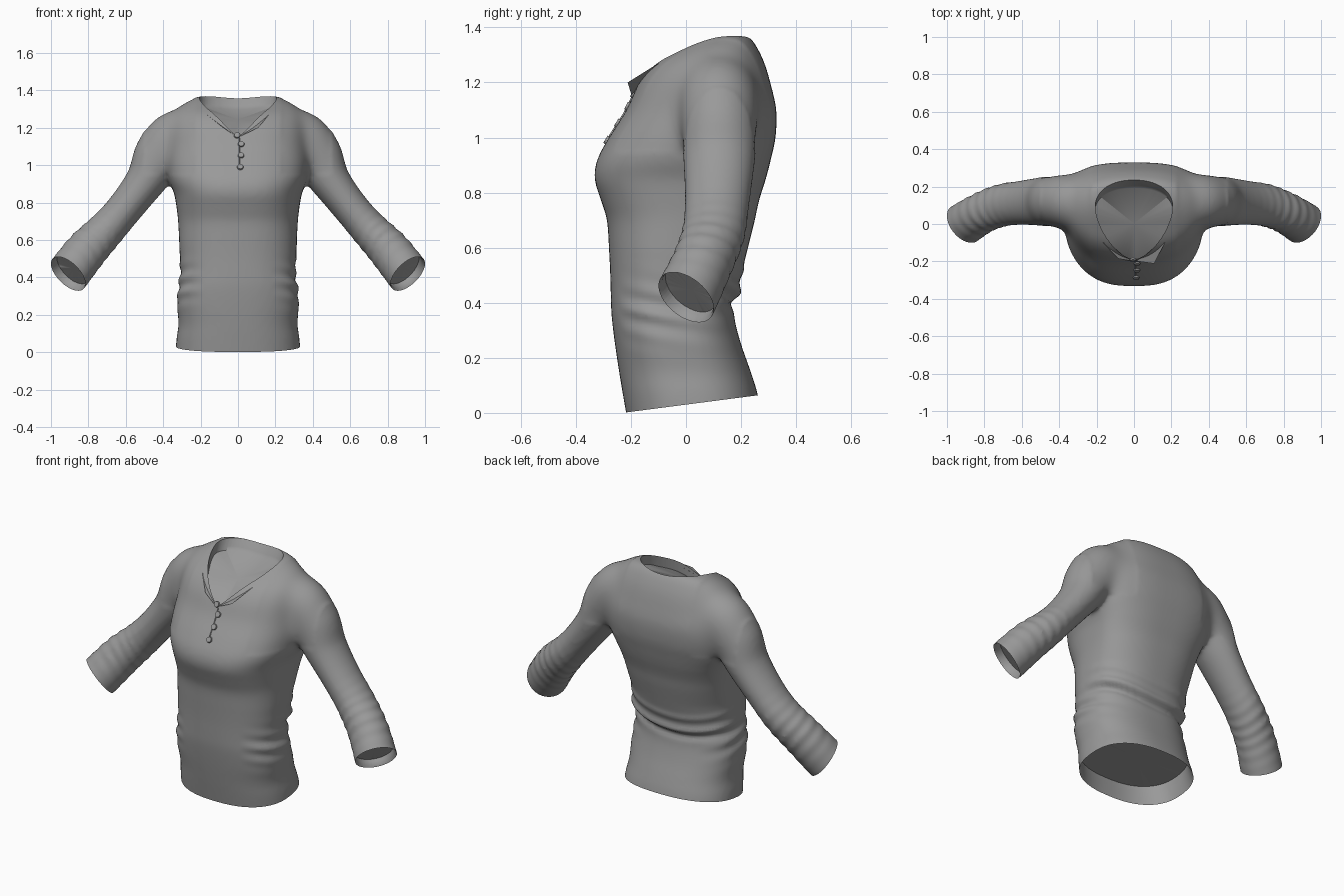
import bpy, bmesh
from math import sin, cos, pi, exp
from mathutils import Vector
from mathutils.bvhtree import BVHTree

cube = bpy.data.objects.get("Cube")
if cube:
    bpy.data.objects.remove(cube)

cloth = bpy.data.materials.new("grey cloth")
cloth.use_nodes = True
GREY = (0.32, 0.32, 0.32, 1)
cloth.diffuse_color = GREY
cloth.node_tree.nodes["Principled BSDF"].inputs["Base Color"].default_value = GREY


def finish(bm, name):
    mesh = bpy.data.meshes.new(name)
    bm.to_mesh(mesh)
    bm.free()
    mesh.materials.append(cloth)
    ob = bpy.data.objects.new(name, mesh)
    bpy.context.collection.objects.link(ob)
    bpy.ops.object.select_all(action='DESELECT')
    ob.select_set(True)
    bpy.context.view_layer.objects.active = ob
    return ob


def clamp(t):
    return min(max(t, 0), 1)


def spline(rows, steps):
    """Smooth curve through rows of numbers."""
    rows = [Vector(r) for r in rows]
    out = []
    for i in range(len(rows) - 1):
        a, b = rows[i], rows[i + 1]
        p, q = rows[max(i - 1, 0)], rows[min(i + 2, len(rows) - 1)]
        for k in range(steps):
            t = k / steps
            out.append(a + t / 2 * ((b - p) + t * ((2 * p - 5 * a + 4 * b - q)
                       + t * (3 * (a - b) + q - p))))
    return out + [rows[-1]]


def loft(bm, rings):
    loops = [[bm.verts.new(p) for p in ring] for ring in rings]
    n = len(loops[0])
    for a, b in zip(loops, loops[1:]):
        for i in range(n):
            j = (i + 1) % n
            bm.faces.new((a[i], a[j], b[j], b[i]))
    bm.faces.new(loops[0][::-1])
    bm.faces.new(loops[-1])


def power(value, p):
    return abs(value) ** (2 / p) * (1 if value > 0 else -1)


def section(z, w, front, back, n=72):
    """Body outline, widest towards the back at chest height."""
    chest = clamp(min((z - .6) / .25, (1.32 - z) / .2))
    mid = front + (back - front) * (.5 + .15 * chest)
    p = 2.4 + .3 * chest
    ring = []
    for i in range(n):
        c, s = cos(2 * pi * i / n), sin(2 * pi * i / n)
        depth = back - mid if s > 0 else mid - front
        ring.append(Vector((w * power(c, p), mid + depth * power(s, p), z)))
    return ring


# Torso: height, half width, front, back
body = bmesh.new()
torso = [(-.1, .338, -.2, .29), (.06, .33, -.228, .262), (.15, .318, -.243, .235),
         (.25, .325, -.258, .2), (.35, .318, -.27, .175), (.42, .308, -.273, .18),
         (.5, .31, -.275, .2), (.6, .315, -.28, .225), (.7, .32, -.287, .25),
         (.77, .328, -.308, .265), (.85, .342, -.332, .29), (.92, .37, -.322, .308),
         (1.0, .385, -.28, .325), (1.1, .38, -.217, .328), (1.2, .37, -.17, .306),
         (1.27, .35, -.112, .285), (1.32, .31, -.03, .262), (1.35, .26, .03, .243),
         (1.368, .2, .075, .225), (1.373, .1, .1, .2)]
loft(body, [section(*r) for r in spline(torso, 4)])

# Sleeves: centre, radius along y, radius across
sleeve = [(.18, .11, 1.18, .13, .11), (.32, .118, 1.14, .148, .16),
          (.415, .121, 1.05, .14, .143), (.495, .12, .915, .13, .108),
          (.605, .113, .77, .118, .096), (.705, .1, .655, .114, .1),
          (.81, .06, .545, .11, .112), (.908, 0, .42, .116, .116), (.975, -.05, .335, .116, .116)]
path = spline(sleeve, 16)
for side in (1, -1):
    rings = []
    for k, row in enumerate(path):
        a, b = path[max(k - 1, 0)], path[min(k + 1, len(path) - 1)]
        d = (Vector(b[:3]) - Vector(a[:3])).normalized()
        u = (Vector((0, 1, 0)) - d * d.y).normalized()
        v = d.cross(u)
        t = k / (len(path) - 1)
        amount = .052 * exp(-((t - .7) / .11) ** 2)
        ring = []
        for i in range(48):
            ang = 2 * pi * i / 48
            f = 1 + amount * sin(t * 130 + 2.2 * sin(ang + side * .6) + cos(2 * ang))
            p = Vector(row[:3]) + (u * cos(ang) * row[3] + v * sin(ang) * row[4]) * f
            ring.append(Vector((p.x * side, p.y, p.z)))
        rings.append(ring if side > 0 else ring[::-1])
    loft(body, rings)
bmesh.ops.recalc_face_normals(body, faces=body.faces)

# Merge into one cloth surface
shirt = finish(body, "shirt")
remesh = shirt.modifiers.new("merge", 'REMESH')
remesh.mode = 'VOXEL'
remesh.voxel_size = .013
soften = shirt.modifiers.new("soften", 'SMOOTH')
soften.factor = .5
soften.iterations = 8
for name in ("merge", "soften"):
    bpy.ops.object.modifier_apply(modifier=name)
bm = bmesh.new()
bm.from_mesh(shirt.data)

# Blend the shoulders into the torso
joints = [v for v in bm.verts if .23 < abs(v.co.x) < .5 and v.co.z > .95]
for step in range(40):
    bmesh.ops.smooth_vert(bm, verts=joints, factor=.5,
                          use_axis_x=True, use_axis_y=True, use_axis_z=True)

# Waist folds: a deep crease across the back, shallow ones at the sides
bm.normal_update()
moves = []
for v in bm.verts:
    x, y, z = v.co
    if abs(x) < .4 and .1 < z < .75:
        back = clamp((y + .05) / .15)
        line = z - .44 - .5 * x * x - .06 * x
        fold = back * (.016 * exp(-(line / .022) ** 2) - .014 * exp(-((line + .045) / .02) ** 2)
                       + .006 * exp(-((line - .075) / .02) ** 2))
        flank = clamp((abs(x) - .18) / .12) * exp(-((z - .37) / .09) ** 2)
        fold += (1 - back * .5) * flank * .007 * sin(z * 75 + y * 14 + x * 5)
        moves.append((v, v.normal * fold))
for v, m in moves:
    v.co += m
bm.normal_update()
tree = BVHTree.FromBMesh(bm)


def cut(rule):
    """Trim away where rule is positive; return the new border points."""
    d = {v: rule(v.co) for v in bm.verts}
    border = []
    for e in list(bm.edges):
        a, b = e.verts
        if d[a] * d[b] < 0:
            border.append(bmesh.utils.edge_split(e, a, d[a] / (d[a] - d[b]))[1])
    bmesh.ops.connect_verts(bm, verts=border)
    bmesh.ops.delete(bm, geom=[v for v in d if d[v] > 0], context='VERTS')
    return border


def new_parts(edges):
    geom = bmesh.ops.extrude_edge_only(bm, edges=edges)["geom"]
    return ([g for g in geom if isinstance(g, bmesh.types.BMEdge)],
            [g for g in geom if isinstance(g, bmesh.types.BMVert)])


def recess(border, shift, hug=True):
    """Fold cloth inside an opening and close it with a recessed panel."""
    edges = list({e for v in border for e in v.link_edges if e.is_boundary})
    for step in range(3):
        edges, verts = new_parts(edges)
        for v in verts:
            v.co += shift(v.co) / 3
            if hug:
                loc, nor, _, _ = tree.find_nearest(v.co)
                v.co = loc - nor * .007
    edges, verts = new_parts(edges)
    middle = sum((v.co for v in verts), Vector()) / len(verts)
    bmesh.ops.pointmerge(bm, verts=verts, merge_co=middle)


def neck_outline(p):
    if p.z < 1.05:
        return -1
    y = p.y - .09
    depth, power_y = (.145, 2.2) if y > 0 else (.28, 1.6)
    return 1 - abs(p.x / .207) ** power_y - abs(y / depth) ** power_y


# Openings: hem, cuffs, neck
hem = cut(lambda p: .03 + .13 * p.y - p.z)
recess(hem, lambda p: Vector((0, 0, .12)))
for side in (1, -1):
    axis = Vector((side * .6, -.5, -.62)).normalized()
    centre = Vector((side * .908, 0, .42))
    cuff = cut(lambda p: (p - centre).dot(axis) if p.x * side > .65 else -1)
    recess(cuff, lambda p: axis * -.045)
neck = cut(neck_outline)
recess(neck, lambda p: Vector((0, -.2 * max(p.y, 0), -.06)), hug=False)
bm.to_mesh(shirt.data)
bm.free()
bpy.ops.object.shade_smooth_by_angle(angle=.9)

# Collar flaps beside the neck opening
for side, label, tip in ((1, "left", (.108, -.212, 1.2)), (-1, "right", (.085, -.185, 1.205))):
    flap = bmesh.new()
    pts = [(.012, -.198, 1.155), tip, (.165, -.1, 1.27), (.135, -.1, 1.255), (.06, -.165, 1.19)]
    flap.faces.new([flap.verts.new((x * side, y, z)) for x, y, z in pts][::side])
    finish(flap, label + "_collar_flap")


def front_of(x, z):
    loc, nor, _, _ = tree.ray_cast(Vector((x, -1, z)), Vector((0, 1, 0)))
    return loc, nor


# Placket seam below the neck
seam = bmesh.new()
rows = []
for k in range(9):
    loc, nor = front_of(.008, .985 + .02 * k)
    rows.append([seam.verts.new(loc + nor * h + Vector((w, 0, 0)))
                 for w, h in ((-.004, -.002), (0, .004), (.004, -.002))])
for a, b in zip(rows, rows[1:]):
    for i in (0, 1):
        seam.faces.new((a[i], a[i + 1], b[i + 1], b[i]))
finish(seam, "placket_seam")

# Buttons
for n, (x, z) in enumerate(((-.005, 1.16), (.017, 1.113), (.016, 1.052), (.012, .99))):
    loc, nor = front_of(x, z)
    button = bmesh.new()
    bmesh.ops.create_cone(button, cap_ends=True, segments=20, radius1=.018, radius2=.015, depth=.01)
    ob = finish(button, "button_%d" % (n + 1))
    ob.location = loc + nor * .003
    ob.rotation_euler = nor.to_track_quat('Z', 'Y').to_euler()
    bpy.ops.object.shade_smooth_by_angle(angle=.6)
